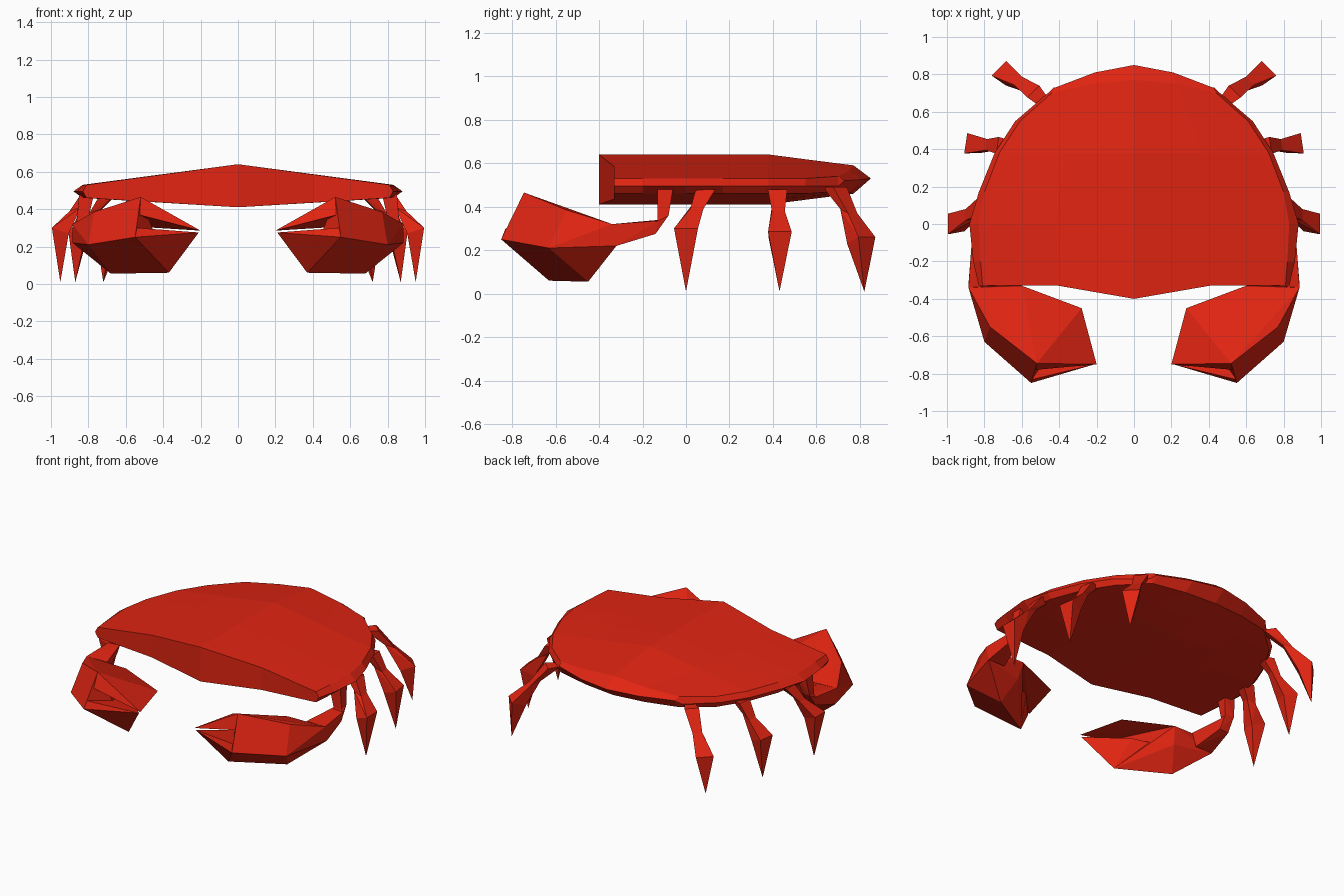
import bpy, bmesh
from mathutils import Vector

if "Cube" in bpy.data.objects:
    bpy.data.objects.remove(bpy.data.objects["Cube"])

red = bpy.data.materials.new("crab_red")
red.diffuse_color = (0.75, 0.018, 0.006, 1)
red.use_nodes = True
red.node_tree.nodes["Principled BSDF"].inputs["Base Color"].default_value = red.diffuse_color


def finish(bm, name):
    bmesh.ops.remove_doubles(bm, verts=bm.verts, dist=0.0005)
    bmesh.ops.recalc_face_normals(bm, faces=bm.faces)
    mesh = bpy.data.meshes.new(name)
    bm.to_mesh(mesh)
    bm.free()
    mesh.materials.append(red)
    obj = bpy.data.objects.new(name, mesh)
    bpy.context.collection.objects.link(obj)
    return obj


def hull_part(name, groups, side):
    """One faceted part made of convex pieces; side mirrors it in x."""
    mesh = bpy.data.meshes.new("tmp")
    bm = bmesh.new()
    for pts in groups:
        piece = bmesh.new()
        for p in pts:
            piece.verts.new((p[0] * side, p[1], p[2]))
        res = bmesh.ops.convex_hull(piece, input=piece.verts)
        loose = [v for v in piece.verts if not v.link_faces]
        bmesh.ops.delete(piece, geom=loose, context='VERTS')
        bmesh.ops.recalc_face_normals(piece, faces=piece.faces)
        piece.to_mesh(mesh)
        piece.free()
        bm.from_mesh(mesh)
    bpy.data.meshes.remove(mesh)
    out = bpy.data.meshes.new(name)
    bm.to_mesh(out)
    bm.free()
    out.materials.append(red)
    obj = bpy.data.objects.new(name, out)
    bpy.context.collection.objects.link(obj)


# Shell: cross-sections lofted from front to back
# (y centre, y middle, y edge, edge half width, rim half width, top z, edge z, low edge z, bottom z)
rows = [
    (-.40, -.33, -.33, .81, .83, .64, .53, .46, .41),
    (-.20, -.20, -.20, .82, .86, .64, .53, .46, .41),
    (.00, .00, .00, .83, .88, .64, .53, .46, .41),
    (.17, .17, .17, .80, .83, .64, .53, .46, .41),
    (.38, .38, .38, .72, .745, .64, .53, .46, .41),
    (.55, .55, .55, .61, .635, .618, .53, .46, .432),
    (.77, .75, .70, .44, .46, .59, .54, .47, .46),
    (.85, .81, .73, .42, .43, .53, .52, .52, .53),
]
bm = bmesh.new()
rings = []
for yc, ym, ye, w, rim, zt, ze, zl, zb in rows:
    half = [(w / 2, ym, (zt + ze) / 2), (w, ye, ze), (rim, ye, .495 if zt > zb else ze),
            (w, ye, zl), (w / 2, ym, (zb + zl) / 2)]
    ring = [(0, yc, zt)] + half + [(0, yc, zb)] + [(-x, y, z) for x, y, z in reversed(half)]
    rings.append([bm.verts.new(p) for p in ring])
n = len(rings[0])
for a, b in zip(rings, rings[1:]):
    for i in range(n):
        j = (i + 1) % n
        bm.faces.new((a[i], a[j], b[j], b[i]))
# front wall, split into upright panels
f = rings[0]
for s in (1, -1):
    for t0, t1, b1, b0 in ((0, 1, 5, 6), (1, 2, 4, 5)):
        bm.faces.new([f[(s * k) % n] for k in (t0, t1, b1, b0)])
    bm.faces.new([f[(s * k) % n] for k in (2, 3, 4)])
finish(bm, "shell")


def section(centre, out, width, depth, slope=0.0):
    """Four corners of a leg cross-section; out points away from the body."""
    c = Vector(centre)
    o = Vector((out[0], out[1], 0)).normalized()
    t = Vector((-o.y, o.x, 0))
    up = Vector((0, 0, slope))
    return [c + o * depth * a + t * width * b + up * a for a, b in
            ((.5, .5), (.5, -.5), (-.5, .35), (-.5, -.35))]


# Walking legs: root, thin upper joint, knee, pointed foot
legs = {
    "front_leg": ((.80, .09, .48), (.87, .05, .40), (.95, .00, .285), (.95, .00, .01), (1, 0)),
    "middle_leg": ((.69, .415, .48), (.76, .42, .39), (.855, .425, .27), (.87, .43, .01), (1, .15)),
    "back_leg": ((.51, .68, .49), (.60, .745, .38), (.69, .80, .245), (.72, .82, .01), (.7, .7)),
}
for name, (root, mid, knee, tip, out) in legs.items():
    a = section(root, out, .09, .08)
    b = section(mid, out, .06, .06, -.02)
    c = section(knee, out, .11, .09, .03)
    for side, label in ((1, "right_"), (-1, "left_")):
        hull_part(label + name, [a + b, b + c, c + [Vector(tip)]], side)

# Claw landmarks
crest = (.52, -.745, .465)
knuckle = (.55, -.85, .25)
outer_low = (.80, -.63, .21)
outer_top = (.77, -.55, .385)
wrist_top = (.885, -.34, .32)
wrist_low = (.885, -.32, .22)
base_a = (.68, -.45, .055)
base_b = (.37, -.63, .06)
inner_top = (.60, -.33, .31)
inner_edge = (.28, -.45, .29)
palm = [crest, knuckle, outer_low, outer_top, wrist_top, wrist_low, base_a, base_b, inner_top,
        (.62, -.36, .20)]
upper_finger = [crest, inner_top, inner_edge, (.20, -.75, .285), (.53, -.78, .37)]
lower_finger = [knuckle, base_b, (.21, -.75, .275), (.54, -.83, .30), (.42, -.52, .24),
                (.60, -.40, .20)]

# Arm rings from the wrist to the shell
wrist = [wrist_top, wrist_low, (.74, -.33, .315), (.76, -.32, .22)]
elbow = [(.87, -.13, .335), (.865, -.14, .275), (.79, -.12, .34), (.80, -.14, .28)]
bend = [(.86, -.08, .36), (.86, -.13, .35), (.80, -.09, .36), (.80, -.13, .35)]
root = [(.85, -.06, .48), (.85, -.13, .48), (.77, -.06, .48), (.77, -.13, .48)]

for side, label in ((1, "right_"), (-1, "left_")):
    hull_part(label + "claw_palm", [palm], side)
    hull_part(label + "upper_pincer", [upper_finger], side)
    hull_part(label + "lower_pincer", [lower_finger], side)
    hull_part(label + "claw_arm", [wrist + elbow, elbow + bend, bend + root], side)
